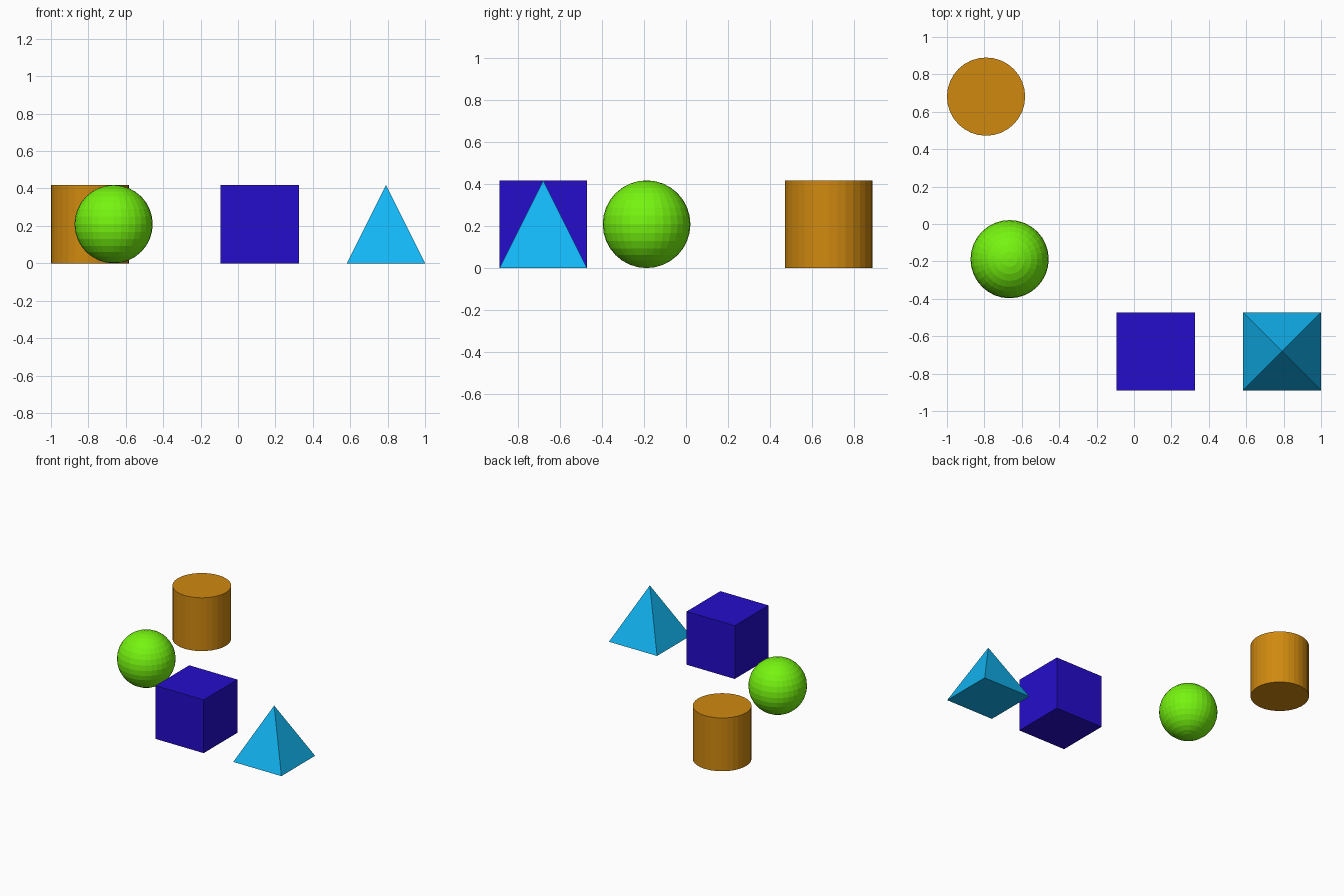
import bpy, math

if "Cube" in bpy.data.objects:
    bpy.data.objects.remove(bpy.data.objects["Cube"])

S = 0.418      # common size of every solid
R = S / 2


def finish(name, color):
    """Name the active object and give it a plain coloured material."""
    ob = bpy.context.object
    ob.name = ob.data.name = name
    mat = bpy.data.materials.new(name + "_color")
    mat.diffuse_color = (*color, 1)
    mat.use_nodes = True
    mat.node_tree.nodes["Principled BSDF"].inputs["Base Color"].default_value = mat.diffuse_color
    ob.data.materials.append(mat)
    return ob


# Orange cylinder
bpy.ops.mesh.primitive_cylinder_add(vertices=32, radius=R, depth=S, location=(-0.791, 0.681, R))
finish("cylinder", (0.63, 0.25, 0.005))

# Green faceted ball
bpy.ops.mesh.primitive_uv_sphere_add(segments=32, ring_count=16, radius=R, location=(-0.665, -0.188, R))
finish("ball", (0.18, 0.91, 0.005))

# Blue cube
bpy.ops.mesh.primitive_cube_add(size=S, location=(0.116, -0.681, R))
finish("cube", (0.018, 0.004, 0.6))

# Light blue square pyramid, sides aligned to the axes
bpy.ops.mesh.primitive_cone_add(vertices=4, radius1=R * math.sqrt(2), radius2=0, depth=S,
                                location=(0.791, -0.681, R), rotation=(0, 0, math.pi / 4))
bpy.ops.object.transform_apply(location=False, rotation=True, scale=False)
finish("pyramid", (0.006, 0.47, 0.9))
